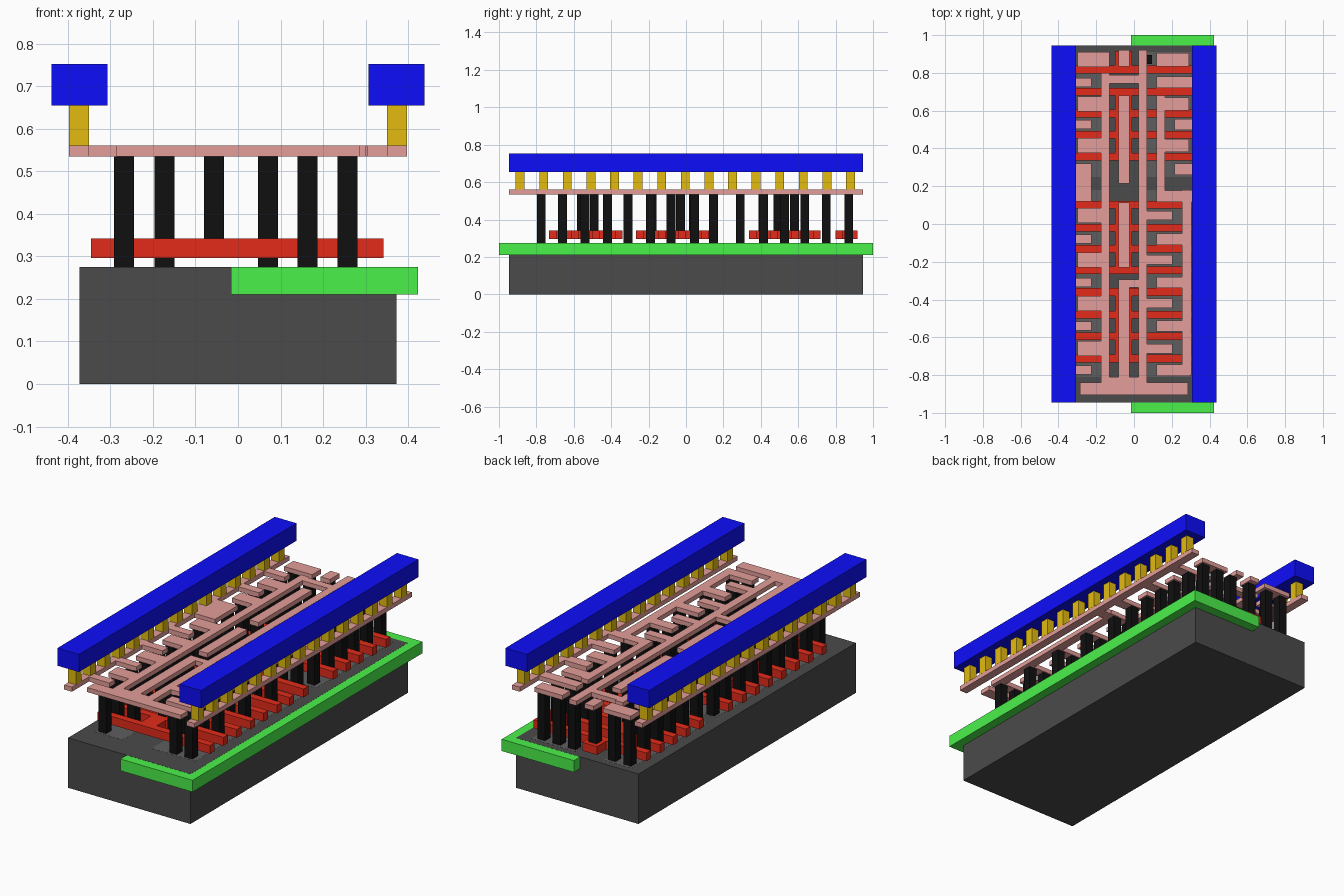
import bpy, bmesh
from mathutils import Matrix

def layer(name, color, z0, z1, rects):
    """One object made of boxes (x0, x1, y0, y1) sharing a height range."""
    bm = bmesh.new()
    for x0, x1, y0, y1 in rects:
        m = Matrix.Translation(((x0 + x1) / 2, (y0 + y1) / 2, (z0 + z1) / 2))
        m = m @ Matrix.Diagonal((x1 - x0, y1 - y0, z1 - z0, 1))
        bmesh.ops.create_cube(bm, size=1, matrix=m)
    me = bpy.data.meshes.new(name)
    bm.to_mesh(me)
    bm.free()
    ob = bpy.data.objects.new(name, me)
    bpy.context.collection.objects.link(ob)
    mat = bpy.data.materials.new(name + "_color")
    mat.diffuse_color = (*color, 1)
    me.materials.append(mat)
    return ob

def square(x, y, s=0.047):
    return (x - s / 2, x + s / 2, y - s / 2, y + s / 2)

END = 0.946
PINK, BLACK = (0.77, 0.34, 0.32), (0.005, 0.005, 0.005)

# Base block, well slab just below its top face, thin diffusion films
layer("substrate", (0.069, 0.069, 0.069), 0, 0.275, [(-0.373, 0.373, -END, END)])
layer("well", (0.069, 0.88, 0.069), 0.21, 0.2745, [(-0.017, 0.423, -1, 1)])
layer("diffusion", (0.11, 0.11, 0.11), 0.27, 0.2755,
      [(x0, x1, y0, y1) for x0, x1 in ((-0.305, -0.135), (0.04, 0.305))
       for y0, y1 in ((-0.81, 0.18), (0.25, 0.91))])

# Gate bars, tied in groups by central pads
groups = [[0.818], [0.70, 0.585, 0.473, 0.357],
          [0.103, -0.02, -0.13, -0.246], [-0.36, -0.48, -0.595, -0.712]]
gates = [y for g in groups for y in g]
bars = [(-0.345, 0.342, y - 0.02, y + 0.02) for y in gates]
bars += [(-0.10, -0.01, g[-1] - 0.02, g[0] + 0.02) for g in groups[1:]]
bars.append((-0.10, -0.01, 0.80, 0.917))
layer("gates", (0.77, 0.024, 0.01), 0.296, 0.342, bars)

# Contact rows: drains and sources alternate between the gates
drains = [0.87, 0.635, 0.415, 0.045, -0.19, -0.42, -0.66]
sources = [0.75, 0.527, 0.29, 0.147, -0.08, -0.31, -0.54, -0.774]
posts = [square(x, y) for y in drains for x in (-0.268, -0.173, 0.163)]
posts += [square(0.257 if 0.2 < y < 0.8 else 0.071, y) for y in drains]
posts += [square(x, y) for y in sources for x in (-0.268, 0.257)]
posts += [square(0.163, y) for y in sources if not 0.2 < y < 0.7]
posts.append(square(0.257, 0.87))
layer("contact_posts", BLACK, 0.275, 0.535, posts)
layer("gate_posts", BLACK, 0.342, 0.535,
      [square(-0.056, y) for y in
       (0.87, 0.58, 0.49, 0.41, 0.04, -0.03, -0.18, -0.42, -0.49, -0.56)])

# Lower metal: rails, long output strips, gate straps and bottom bar
metal = [(-0.397, -0.35, -END, END), (0.35, 0.397, -END, END),
         (-0.175, -0.13, -0.86, 0.80), (0.024, 0.07, -0.86, 0.92),
         (-0.175, 0.03, 0.745, 0.79), (-0.285, 0.285, -0.905, -0.84),
         (-0.13, 0.03, -0.85, -0.81),
         (-0.081, -0.025, 0.835, 0.92), (-0.081, -0.025, 0.215, 0.68),
         (-0.081, -0.025, -0.23, 0.115), (-0.081, -0.025, -0.81, -0.295),
         (-0.081, 0.03, -0.335, -0.295),
         (0.12, 0.165, 0.12, 0.68), (0.255, 0.305, -0.80, 0.18)]
for y in drains:
    metal.append((-0.30, -0.13, y - 0.04, y + 0.04))
    metal.append((0.12, 0.29, y - 0.035, y + 0.035) if 0.2 < y
                 else (0.06, 0.205, y - 0.025, y + 0.025))
for y in sources:
    if y != 0.147:
        metal.append((-0.36, -0.225, y - 0.024, y + 0.024))
    metal.append((0.215 if 0.2 < y < 0.7 else 0.12,
                  0.36 if y > 0.1 else 0.30, y - 0.03, y + 0.03))
metal.append((-0.36, -0.225, 0.12, 0.32))
layer("lower_metal", PINK, 0.535, 0.56, metal)

# Vias and the two power rails
layer("vias", (0.77, 0.50, 0.005), 0.56, 0.655,
      [square(s * 0.374, -0.887 + 0.1262 * i) for s in (-1, 1) for i in range(15)])
layer("power_rails", (0.004, 0.004, 0.95), 0.655, 0.752,
      [(-0.438, -0.307, -END, END), (0.307, 0.438, -END, END)])
